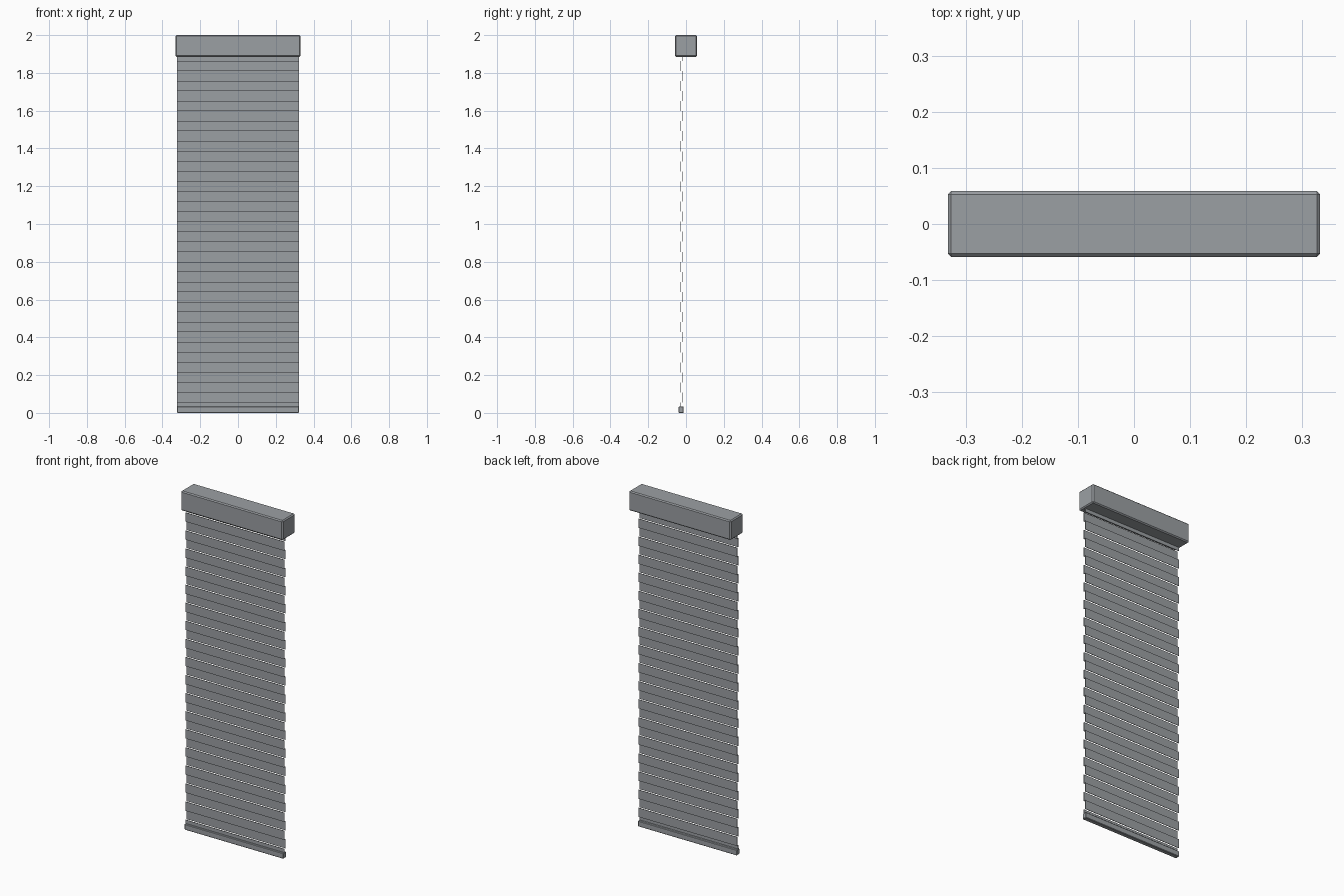
import bpy

# Remove the default cube
cube = bpy.data.objects.get("Cube")
if cube:
    bpy.data.objects.remove(cube, do_unlink=True)

# Grey painted metal
metal = bpy.data.materials.new("grey metal")
metal.use_nodes = True
grey = (0.33, 0.35, 0.37, 1)
metal.diffuse_color = grey
metal.node_tree.nodes["Principled BSDF"].inputs["Base Color"].default_value = grey


def box(name, x, y, z, bevel=0.0):
    """Box spanning -x..x, with y and z given as (low, high)."""
    bpy.ops.mesh.primitive_cube_add(size=1, location=(0, sum(y) / 2, sum(z) / 2))
    ob = bpy.context.object
    ob.name = name
    ob.scale = (2 * x, y[1] - y[0], z[1] - z[0])
    bpy.ops.object.transform_apply(location=False, rotation=False, scale=True)
    ob.data.materials.append(metal)
    if bevel:
        mod = ob.modifiers.new("edge bevel", "BEVEL")
        mod.width = bevel
        mod.segments = 1
    return ob


# Housing for the roll
housing_bottom = 1.885
box("housing", 0.332, (-0.059, 0.059), (housing_bottom, 2.0), 0.006)

# Bottom bar
box("bottom_bar", 0.322, (-0.039, -0.012), (0, 0.034), 0.003)

# Curtain of slats, alternately set forward and back
pitch = 0.0532
first = 0.055
thickness = 0.003
front_y, back_y = -0.029, -0.019
box("bottom_slat", 0.322, (front_y, front_y + thickness), (0.03, first))
for i in range(35):
    low = first + i * pitch
    high = min(low + pitch, housing_bottom + 0.01)
    y = back_y if i % 2 == 0 else front_y
    box(f"slat_{i + 1}", 0.322, (y, y + thickness), (low, high))
